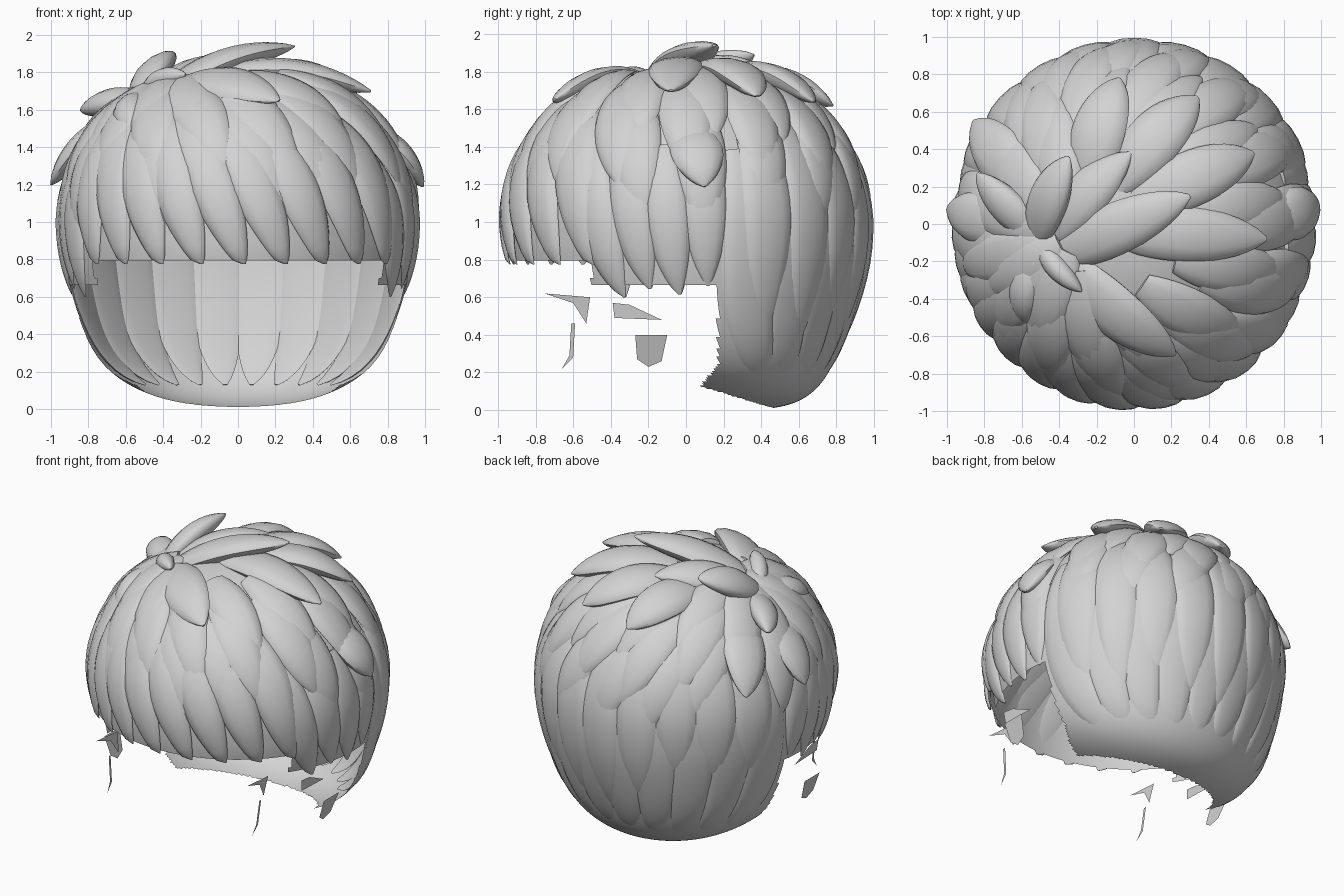
import bpy, bmesh, math, random
from mathutils import Vector

if "Cube" in bpy.data.objects:
    bpy.data.objects.remove(bpy.data.objects["Cube"])

random.seed(4)
CENTRE = Vector((0, 0, 0.93))
grey = bpy.data.materials.new("light_grey")
grey.diffuse_color = (0.65, 0.65, 0.65, 1)
grey.use_nodes = True
grey.node_tree.nodes["Principled BSDF"].inputs["Base Color"].default_value = grey.diffuse_color


def direction(az, el):
    a, e = math.radians(az), math.radians(el)
    return Vector((math.cos(a) * math.cos(e), math.sin(a) * math.cos(e), math.sin(e)))


def scalp(d, off=0.0):
    """Head surface: a dome on top, fuller and swept back below."""
    low, high = max(0.0, -d.z), max(0.0, d.z)
    p = Vector((0.925 * d.x * (1 + 0.36 * low ** 2.8), 0.935 * d.y + 0.36 * low ** 3.0,
                0.93 + (0.875 if d.z > 0 else 0.915) * d.z))
    return p + d * (off + 0.04 * high * math.sqrt(max(0, 1 - d.z ** 2)))


def finish(name, bm, angle=50):
    bmesh.ops.recalc_face_normals(bm, faces=bm.faces)
    me = bpy.data.meshes.new(name)
    bm.to_mesh(me)
    bm.free()
    me.materials.append(grey)
    ob = bpy.data.objects.new(name, me)
    bpy.context.collection.objects.link(ob)
    bpy.ops.object.select_all(action='DESELECT')
    bpy.context.view_layer.objects.active = ob
    ob.select_set(True)
    bpy.ops.object.shade_smooth_by_angle(angle=math.radians(angle))
    return ob


def add_lock(bm, path, width, thick, under=0.3, sides=12, floor=None):
    """Leaf-shaped lock swept along a path, flatter underneath."""
    n = len(path) - 1
    rings = []
    for i, p in enumerate(path):
        t = i / n
        tan = (path[min(i + 1, n)] - path[max(i - 1, 0)]).normalized()
        up = p - CENTRE
        up = (up - tan * up.dot(tan)).normalized()
        side = tan.cross(up)
        s = max(0.02, math.sin(math.pi * (0.12 + 0.88 * t))) ** 0.65
        ring = []
        for k in range(sides):
            a = 2 * math.pi * k / sides
            h = math.sin(a) * thick * s * (1 if math.sin(a) > 0 else under)
            v = p + side * (math.cos(a) * width * s) + up * h
            if floor is not None:
                v.z = max(v.z, floor)
            ring.append(bm.verts.new(v))
        rings.append(ring)
    for r0, r1 in zip(rings, rings[1:]):
        for k in range(sides):
            j = (k + 1) % sides
            bm.faces.new((r0[k], r0[j], r1[j], r1[k]))
    bm.faces.new(rings[0])
    bm.faces.new(rings[-1])


def surface_path(d0, d1, f0, lift0, lift1, n=16):
    pts = []
    ang = d0.angle(d1)
    for i in range(n + 1):
        t = i / n
        f = f0 + (1 - f0) * t
        d = (d0 * math.sin((1 - f) * ang) + d1 * math.sin(f * ang)) / math.sin(ang)
        pts.append(scalp(d, lift0 + (lift1 - lift0) * t))
    return pts


WHORL = Vector((-0.34, -0.07, 0.94)).normalized()


def whorl_layer(name, tips, width, thick, length, lift0, lift1, floor=None):
    """Ring of locks that all flow away from the whorl."""
    bm = bmesh.new()
    for az, el in tips:
        d = direction(az, el)
        f0 = max(0.12, 1 - length / WHORL.angle(d))
        add_lock(bm, surface_path(WHORL, d, f0, lift0, lift1), width, thick, floor=floor)
    finish(name, bm)


# Hair shell, open at the face and under the neck
bm = bmesh.new()
NA, NE = 220, 150
grid = [[bm.verts.new(scalp(direction(360 * i / NA, -89.5 + 179 * j / NE), 0.01))
         for i in range(NA)] for j in range(NE + 1)]
for j in range(NE):
    for i in range(NA):
        k = (i + 1) % NA
        q = (grid[j][i], grid[j][k], grid[j + 1][k], grid[j + 1][i])
        c = sum((v.co for v in q), Vector()) / 4
        rim = 0.17 if c.z > 0.24 else 0.17 - 0.8 * (0.24 - c.z)
        if c.y < -0.5:
            keep = c.z > 0.79
        elif c.y < rim:
            keep = c.z > 0.67
        else:
            keep = c.z > 0.12 - 0.3 * (c.y - 0.1)
        if keep:
            bm.faces.new(q)
bm.faces.new(grid[NE])
bmesh.ops.delete(bm, geom=[v for v in bm.verts if not v.link_faces], context='VERTS')
finish("hair_shell", bm)

# Long locks down the back, in two staggered rows
bm = bmesh.new()
for i in range(10):
    az = 20 + 15.5 * i
    add_lock(bm, surface_path(direction(az, 30), direction(90 + (az - 90) * 0.95, -62),
                              0, 0.01, -0.01, 22), 0.155, 0.04)
for i in range(9):
    az = 27 + 15.7 * i
    tip = direction(az, -28 + random.uniform(-12, 12))
    add_lock(bm, surface_path(direction(az, 40), tip, 0, 0.02, 0.012), 0.15, 0.045)
finish("back_locks", bm)

# Fringe across the forehead, trimmed level
whorl_layer("fringe", [(216 + 14 * i, -11) for i in range(9)],
            0.13, 0.055, 1.05, 0.015, 0.02, floor=0.775)

# Side locks over the ears
whorl_layer("side_locks", [(az, el) for az, el in
            ((183, -20), (193, -18), (203, -21), (173, -17),
             (337, -21), (347, -18), (357, -20), (7, -17))],
            0.12, 0.045, 0.9, 0.012, 0.005, floor=0.6)

# Middle and upper rows all around the head
whorl_layer("middle_locks", [(20 * i + 6, random.uniform(-2, 8)) for i in range(18)],
            0.14, 0.055, 0.85, 0.012, 0.02)
whorl_layer("upper_locks", [(24 * i + 2, random.uniform(13, 22)) for i in range(15)],
            0.145, 0.055, 0.8, 0.015, 0.04)
whorl_layer("crown_row", [(27.7 * i + 10, random.uniform(28, 37)) for i in range(13)
                          if not 150 < 27.7 * i + 10 < 200],
            0.14, 0.055, 0.75, 0.015, 0.04)

# Loose tufts at the crown: start, tip, half width, arch
tufts = [
    ((-0.42, -0.17, 1.68), (0.30, 0.15, 1.94), 0.14, 0.06),
    ((-0.15, -0.02, 1.79), (0.71, -0.08, 1.70), 0.15, 0.07),
    ((-0.45, -0.08, 1.68), (-0.02, 0.38, 1.83), 0.13, 0.06),
    ((-0.52, -0.08, 1.67), (-0.35, 0.36, 1.89), 0.12, 0.04),
    ((-0.50, -0.07, 1.65), (-0.84, 0.27, 1.60), 0.10, 0.03),
    ((-0.50, -0.10, 1.66), (-0.28, -0.36, 1.79), 0.06, 0.04),
    ((-0.35, -0.22, 1.71), (0.22, -0.70, 1.65), 0.15, 0.07),
    ((-0.25, 0.20, 1.74), (-0.08, 0.78, 1.62), 0.15, 0.08),
    ((-0.10, 0.20, 1.77), (0.34, 0.68, 1.64), 0.15, 0.08),
    ((0.00, 0.10, 1.79), (0.64, 0.38, 1.67), 0.15, 0.08),
    ((-0.52, -0.15, 1.64), (-0.57, -0.54, 1.47), 0.09, 0.07),
    ((-0.58, -0.02, 1.58), (-1.00, 0.08, 1.20), 0.14, 0.055),
    ((-0.50, 0.15, 1.62), (-0.86, 0.55, 1.25), 0.15, 0.06),
    ((0.72, 0.02, 1.50), (0.99, 0.10, 1.19), 0.14, 0.03),
]
bm = bmesh.new()
for a, b, w, arch in tufts:
    a, b = Vector(a), Vector(b)
    path = []
    for i in range(15):
        p = a.lerp(b, i / 14)
        path.append(p + (p - CENTRE).normalized() * arch * math.sin(math.pi * i / 14))
    add_lock(bm, path, w, 0.06, under=1.4)
finish("crown_tufts", bm)

# Thin stray wisps in front of the ears, as (y, z) outlines mirrored in x
wisps = [
    (0.50, 0.16, [(-0.75, 0.62), (-0.51, 0.60), (-0.53, 0.46), (-0.60, 0.57)]),
    (0.55, 0.10, [(-0.61, 0.46), (-0.59, 0.46), (-0.60, 0.28), (-0.66, 0.22), (-0.62, 0.29)]),
    (0.72, 0.10, [(-0.39, 0.57), (-0.30, 0.56), (-0.13, 0.48), (-0.38, 0.49)]),
    (0.74, 0.32, [(-0.27, 0.40), (-0.10, 0.40), (-0.13, 0.26), (-0.20, 0.23), (-0.26, 0.27)]),
]
bm = bmesh.new()
for s in (-1, 1):
    for x, slope, outline in wisps:
        bm.faces.new([bm.verts.new((s * (x + slope * z), y, z)) for y, z in outline])
finish("stray_wisps", bm)
